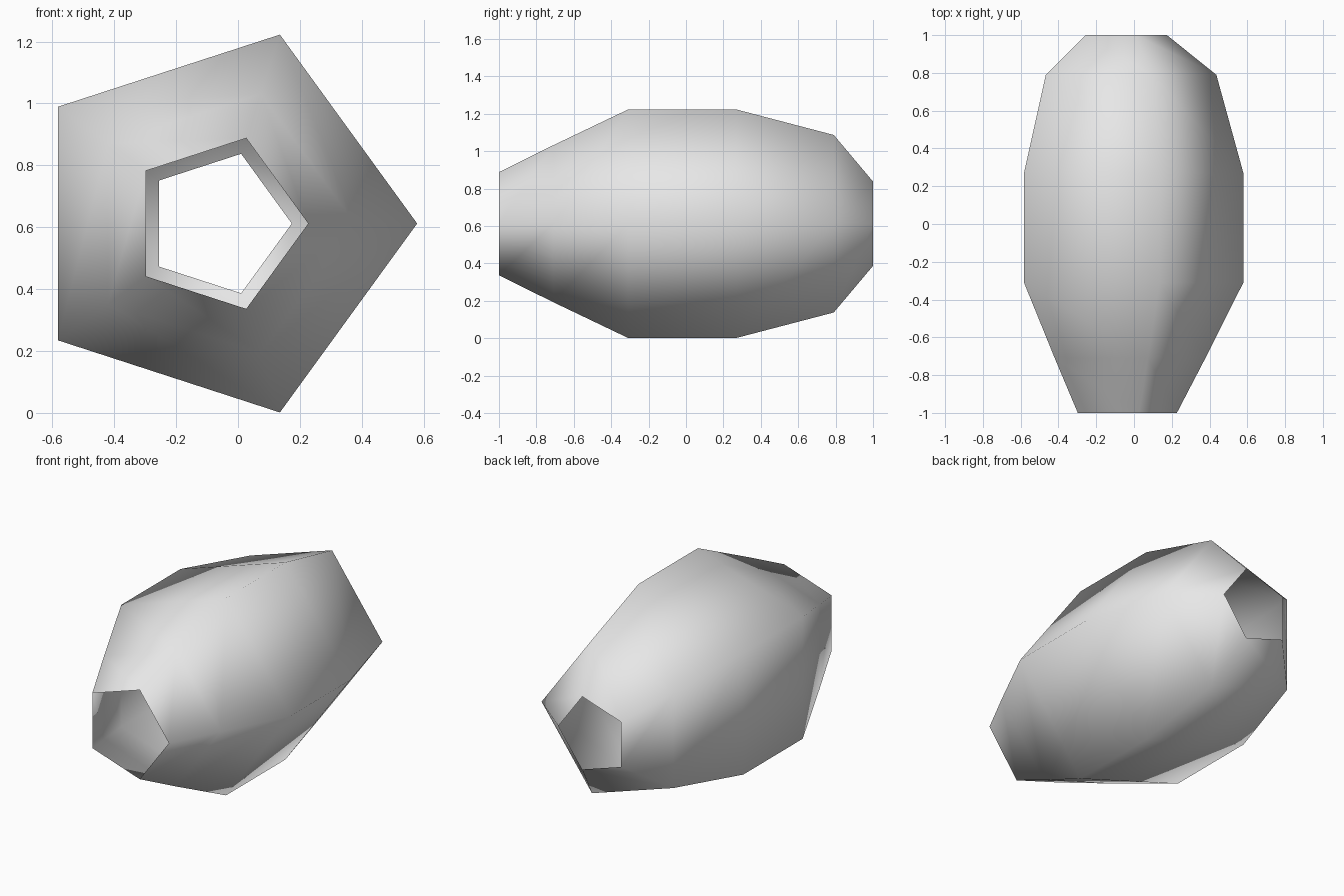
import bpy, bmesh, math

if "Cube" in bpy.data.objects:
    bpy.data.objects.remove(bpy.data.objects["Cube"])

CX, CZ, SIDES = -0.063, 0.612, 5
# (y, radius) of each ring along the barrel
RINGS = [(-1.0, 0.29), (-0.71, 0.441), (-0.31, 0.642), (0.27, 0.642),
         (0.79, 0.499), (1.0, 0.237)]

grey = bpy.data.materials.new("grey")
grey.diffuse_color = (0.8, 0.8, 0.8, 1)
grey.use_nodes = True
grey.node_tree.nodes["Principled BSDF"].inputs["Base Color"].default_value = grey.diffuse_color

# open five-sided barrel, one corner pointing to +x
bm = bmesh.new()
rings = []
for y, r in RINGS:
    angles = [2 * math.pi * i / SIDES for i in range(SIDES)]
    rings.append([bm.verts.new((CX + r * math.cos(a), y, CZ + r * math.sin(a)))
                  for a in angles])
for a, b in zip(rings, rings[1:]):
    for i in range(SIDES):
        j = (i + 1) % SIDES
        bm.faces.new((a[i], b[i], b[j], a[j])).smooth = True

mesh = bpy.data.meshes.new("barrel_shell")
bm.to_mesh(mesh)
bm.free()
mesh.materials.append(grey)
bpy.context.collection.objects.link(bpy.data.objects.new("barrel_shell", mesh))
